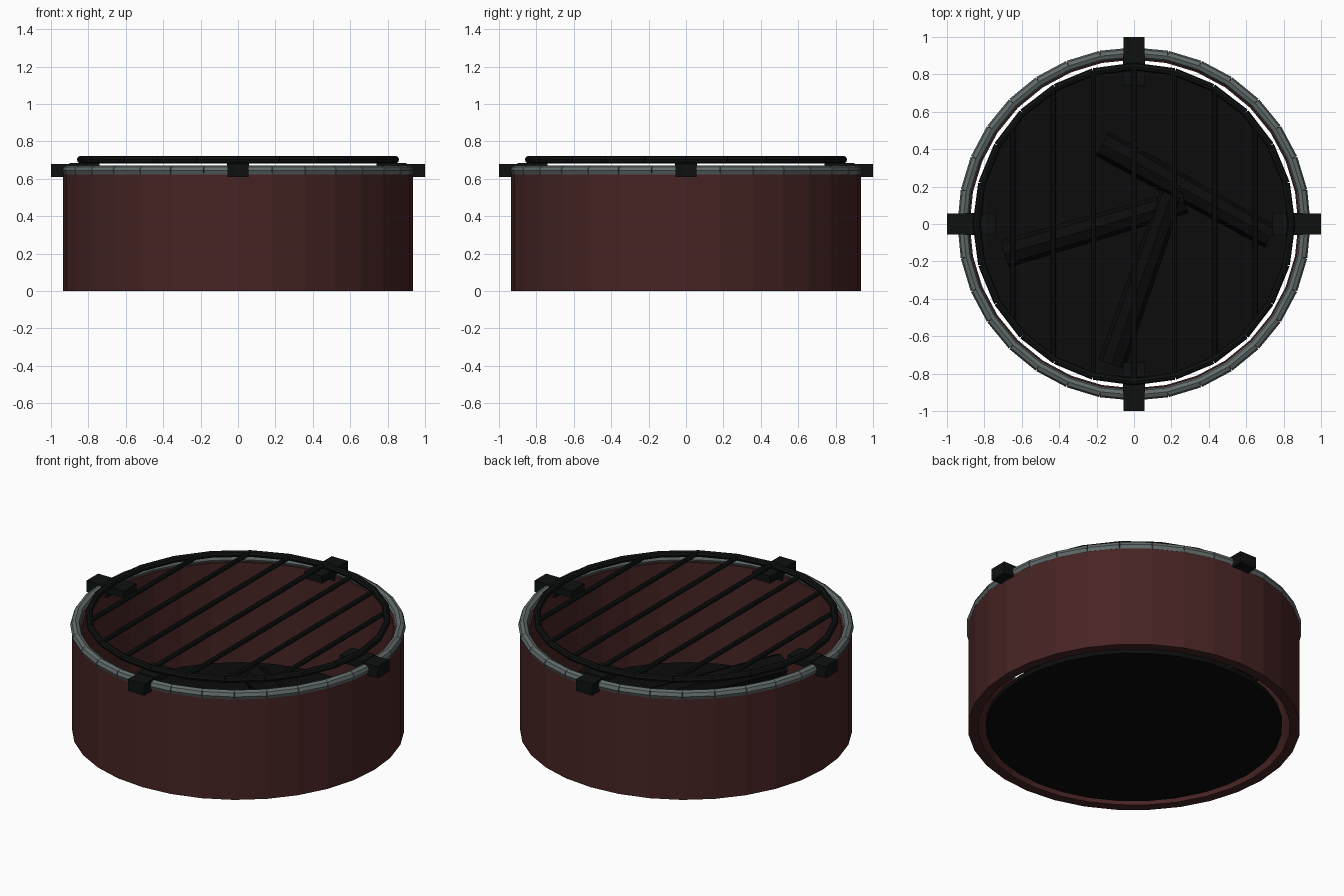
import bpy, bmesh, math
from mathutils import Vector

if "Cube" in bpy.data.objects:
    bpy.data.objects.remove(bpy.data.objects["Cube"])


def mat(name, c):
    m = bpy.data.materials.new(name)
    m.diffuse_color = (*c, 1)
    m.use_nodes = True
    m.node_tree.nodes["Principled BSDF"].inputs["Base Color"].default_value = m.diffuse_color
    return m


RUST = mat("rusty_steel", (0.062, 0.017, 0.017))
STEEL = mat("grey_steel", (0.12, 0.145, 0.145))
IRON = mat("black_iron", (0.0045, 0.0055, 0.005))
CHAR = mat("char_black", (0.0035, 0.0035, 0.0035))


def finish(bm, name, m):
    bmesh.ops.recalc_face_normals(bm, faces=bm.faces)
    me = bpy.data.meshes.new(name)
    bm.to_mesh(me)
    bm.free()
    me.materials.append(m)
    ob = bpy.data.objects.new(name, me)
    bpy.context.collection.objects.link(ob)
    return ob


def rod(bm, a, b, r, n=8, r2=None):
    """Capped straight rod between two points."""
    a, b = Vector(a), Vector(b)
    d = b - a
    res = bmesh.ops.create_cone(bm, cap_ends=True, segments=n, radius1=r,
                                radius2=r2 or r, depth=d.length)
    q = d.to_track_quat('Z', 'Y')
    for v in res["verts"]:
        v.co = q @ v.co + (a + b) / 2


def on_circle(r, i, n, z):
    t = 2 * math.pi * i / n
    return Vector((r * math.cos(t), r * math.sin(t), z))


def rod_ring(bm, r, z, tube, n):
    for i in range(n):
        rod(bm, on_circle(r, i, n, z), on_circle(r, i + 1, n, z), tube)


def box(bm, x0, x1, w, z0, z1, turn):
    """Box reaching outward along x, turned by quarter turns."""
    res = bmesh.ops.create_cube(bm, size=1)
    c, s = (1, 0, -1, 0)[turn], (0, 1, 0, -1)[turn]
    for v in res["verts"]:
        x = x0 + (v.co.x + 0.5) * (x1 - x0)
        y = v.co.y * w
        z = z0 + (v.co.z + 0.5) * (z1 - z0)
        v.co = (c * x - s * y, s * x + c * y, z)


# Drum wall: hollow 32-sided tube
N = 32
profile = [(0.935, 0), (0.935, 0.63), (0.878, 0.63), (0.878, 0)]
bm = bmesh.new()
rings = [[bm.verts.new(on_circle(r, i, N, z)) for i in range(N)] for r, z in profile]
for k in range(4):
    p, q = rings[k], rings[(k + 1) % 4]
    for i in range(N):
        j = (i + 1) % N
        bm.faces.new((p[i], p[j], q[j], q[i]))
finish(bm, "drum_wall", RUST)

# Rolled rim made of short rods
bm = bmesh.new()
rod_ring(bm, 0.915, 0.643, 0.029, N)
finish(bm, "rim", STEEL)

# Ash bed
bm = bmesh.new()
rod(bm, (0, 0, 0), (0, 0, 0.03), 0.835, N)
finish(bm, "ash_bed", CHAR)

# Crossed charred logs
logs = [((-0.17, 0.43, 0.11), (0.73, -0.07, 0.11)),
        ((-0.69, -0.16, 0.12), (0.27, 0.12, 0.15)),
        ((-0.12, -0.75, 0.14), (0.20, 0.16, 0.18))]
for i, (a, b) in enumerate(logs):
    bm = bmesh.new()
    rod(bm, a, b, 0.075, 8, 0.065)
    finish(bm, f"log_{i + 1}", CHAR)

# Cooking grate: ring and parallel bars
bm = bmesh.new()
rod_ring(bm, 0.842, 0.702, 0.02, 24)
for k in range(-3, 4):
    x = k * 0.216
    y = math.sqrt(0.835 ** 2 - x * x)
    rod(bm, (x, -y, 0.702), (x, y, 0.702), 0.014)
finish(bm, "cooking_grate", IRON)

# Four support brackets gripping the rim
for t in range(4):
    bm = bmesh.new()
    box(bm, 0.86, 1.0, 0.112, 0.608, 0.68, t)
    box(bm, 0.74, 0.90, 0.12, 0.64, 0.685, t)
    finish(bm, f"bracket_{t + 1}", IRON)
